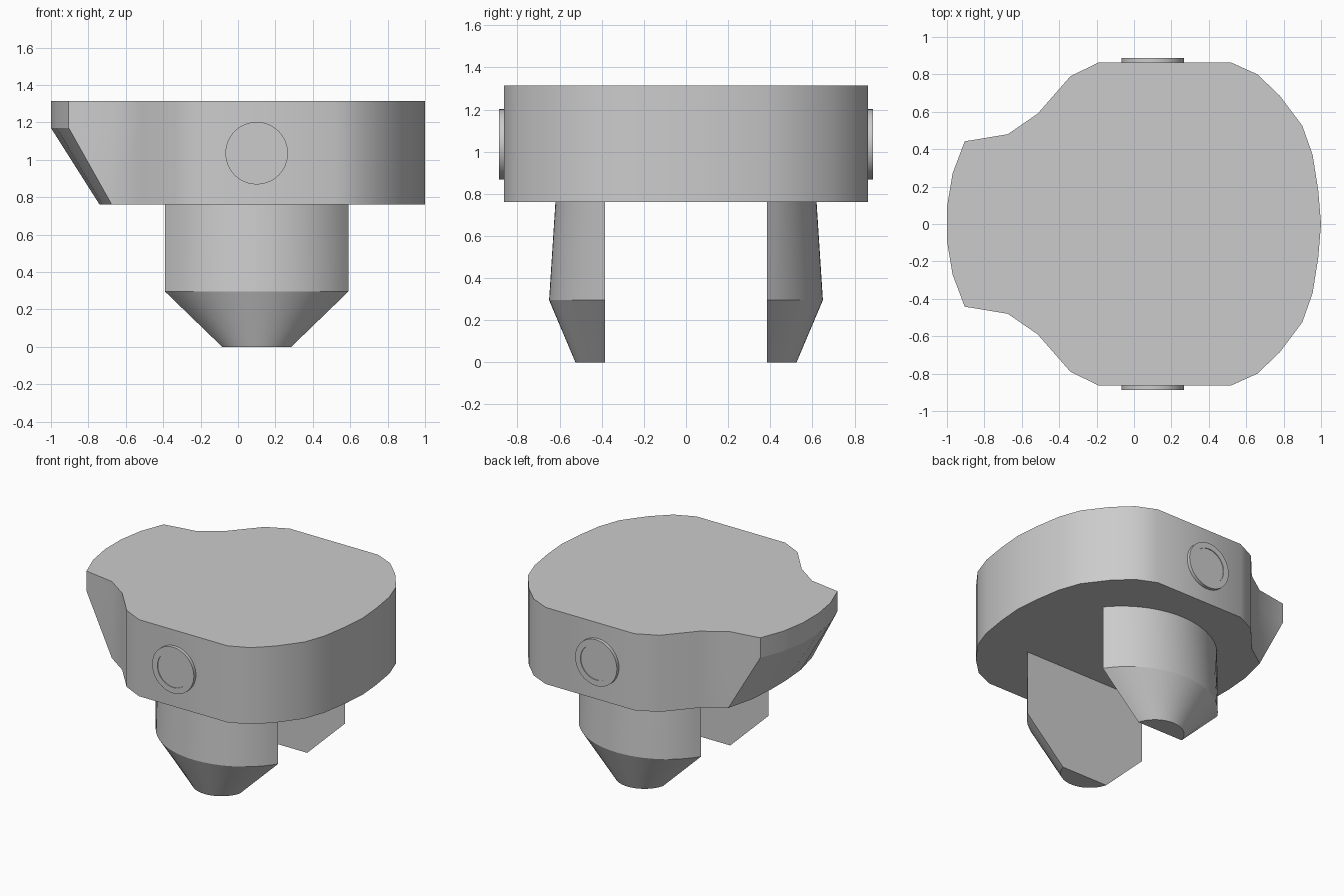
import bpy, bmesh, math

cube = bpy.data.objects.get("Cube")
if cube:
    bpy.data.objects.remove(cube, do_unlink=True)

grey = bpy.data.materials.new("plain_grey")
grey.use_nodes = True
COLOUR = (0.6, 0.6, 0.6, 1)
grey.diffuse_color = COLOUR
grey.node_tree.nodes["Principled BSDF"].inputs["Base Color"].default_value = COLOUR


def loft(name, rings):
    """Skin a stack of matching closed rings and cap both ends."""
    bm = bmesh.new()
    loops = [[bm.verts.new(p) for p in ring] for ring in rings]
    n = len(loops[0])
    for a, b in zip(loops, loops[1:]):
        for i in range(n):
            j = (i + 1) % n
            bm.faces.new((a[i], a[j], b[j], b[i]))
    bm.faces.new(loops[0][::-1])
    bm.faces.new(loops[-1])
    bmesh.ops.remove_doubles(bm, verts=bm.verts, dist=0.0005)
    bmesh.ops.recalc_face_normals(bm, faces=bm.faces)
    mesh = bpy.data.meshes.new(name)
    bm.to_mesh(mesh)
    bm.free()
    mesh.materials.append(grey)
    obj = bpy.data.objects.new(name, mesh)
    bpy.context.collection.objects.link(obj)
    bpy.ops.object.select_all(action='DESELECT')
    obj.select_set(True)
    bpy.context.view_layer.objects.active = obj
    bpy.ops.object.shade_smooth_by_angle(angle=math.radians(26.5))
    return obj


# Body: symmetric plan outline, with a spout whose underside slopes inwards
TOP, LIP, BASE = 1.315, 1.17, 0.76
side = [(1, 0), (0.985, 0.18), (0.955, 0.37), (0.9, 0.525), (0.78, 0.685),
        (0.66, 0.8), (0.52, 0.863), (-0.19, 0.863), (-0.34, 0.79),
        (-0.515, 0.59), (-0.675, 0.48)]
spout = [(-0.905, 0.442), (-0.97, 0.27), (-1, 0.09)]
spout_foot = [(-0.675, 0.48), (-0.725, 0.28), (-0.74, 0.09)]


def outline(half, z):
    mirrored = [(x, -y) for x, y in reversed(half) if y > 0]
    return [(x, y, z) for x, y in half + mirrored]


loft("body", [outline(side + spout_foot, BASE),
              outline(side + spout, LIP),
              outline(side + spout, TOP)])

# Legs: flat inner face, bulging outer face, tapered foot
CENTRE_X, INNER_Y = 0.1, 0.385


def segment(half_width, depth, z, sign, steps=24):
    radius = (half_width ** 2 + depth ** 2) / (2 * depth)
    spread = math.asin(min(1, half_width / radius))
    ring = []
    for i in range(steps + 1):
        a = spread * (2 * i / steps - 1)
        y = INNER_Y + depth - radius * (1 - math.cos(a))
        ring.append((CENTRE_X + radius * math.sin(a), sign * y, z))
    return ring


# Side buttons: shallow disc with a slightly sunken centre
def circle(radius, y, steps=48):
    return [(CENTRE_X + radius * math.cos(math.tau * i / steps), y,
             1.035 + radius * math.sin(math.tau * i / steps)) for i in range(steps)]


for label, sign in (("front", -1), ("back", 1)):
    loft(label + "_leg", [segment(0.185, 0.14, 0, sign),
                          segment(0.49, 0.265, 0.295, sign),
                          segment(0.49, 0.235, BASE, sign)])
    loft(label + "_button", [circle(0.167, sign * 0.85),
                             circle(0.167, sign * 0.887),
                             circle(0.125, sign * 0.887),
                             circle(0.125, sign * 0.882)])
